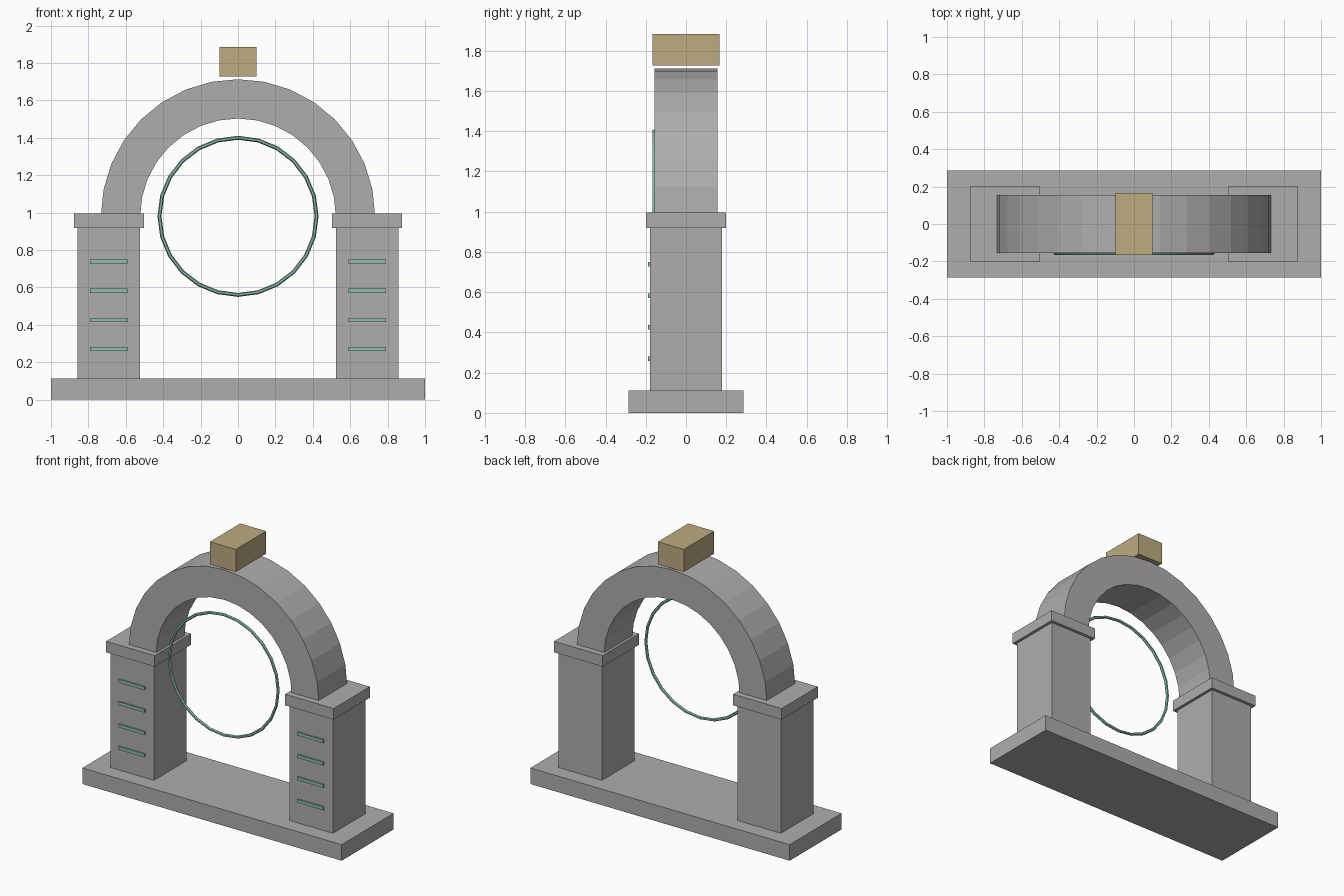
import bpy, bmesh, math
from mathutils import Matrix

if "Cube" in bpy.data.objects:
    bpy.data.objects.remove(bpy.data.objects["Cube"])


def material(name, rgb):
    m = bpy.data.materials.new(name)
    m.diffuse_color = (*rgb, 1)
    m.use_nodes = True
    m.node_tree.nodes["Principled BSDF"].inputs["Base Color"].default_value = m.diffuse_color
    return m


STONE = material("grey stone", (0.43, 0.42, 0.415))
SAND = material("sand stone", (0.51, 0.41, 0.22))
GLOW = material("pale teal", (0.27, 0.52, 0.43))


def finish(name, bm, mat):
    bmesh.ops.recalc_face_normals(bm, faces=bm.faces)
    me = bpy.data.meshes.new(name)
    bm.to_mesh(me)
    bm.free()
    me.materials.append(mat)
    ob = bpy.data.objects.new(name, me)
    bpy.context.collection.objects.link(ob)
    return ob


def box(name, x, y, z, mat):
    """Box from (min, max) pairs on each axis."""
    bm = bmesh.new()
    size = [b - a for a, b in (x, y, z)]
    mid = [(a + b) / 2 for a, b in (x, y, z)]
    bmesh.ops.create_cube(bm, size=1, matrix=Matrix.Translation(mid) @ Matrix.Diagonal((*size, 1)))
    return finish(name, bm, mat)


# Base slab
box("base", (-1, 1), (-0.286, 0.286), (0, 0.112), STONE)

# Pillars, caps and glowing strips on the front
for side, s in (("left", -1), ("right", 1)):
    c = 0.69 * s
    box(side + "_pillar", (c - 0.167, c + 0.167), (-0.179, 0.179), (0.112, 0.918), STONE)
    box(side + "_cap", (c - 0.187, c + 0.187), (-0.2, 0.2), (0.918, 0.995), STONE)
    for i in range(4):
        z = 0.27 + 0.156 * i
        box(f"{side}_strip_{i + 1}", (c - 0.1, c + 0.1), (-0.19, -0.178), (z - 0.011, z + 0.011), GLOW)

# Half-round arch, 16 segments
CZ, N = 0.98, 16
bm = bmesh.new()
rings = []
for i in range(N + 1):
    a = math.pi * i / N
    rings.append([bm.verts.new((r * math.cos(a), y, CZ + r * math.sin(a)))
                  for r, y in ((0.733, -0.156), (0.733, 0.156), (0.523, 0.156), (0.523, -0.156))])
for p, q in zip(rings, rings[1:]):
    for k in range(4):
        bm.faces.new((p[k], p[(k + 1) % 4], q[(k + 1) % 4], q[k]))
bm.faces.new(rings[0])
bm.faces.new(rings[-1])
finish("arch", bm, STONE)

# Keystone block above the arch
box("keystone", (-0.1, 0.1), (-0.167, 0.167), (1.727, 1.884), SAND)

# Thin ring hanging in the opening
bpy.ops.mesh.primitive_torus_add(major_segments=24, minor_segments=6, major_radius=0.42,
                                 minor_radius=0.0105, location=(0, -0.157, CZ),
                                 rotation=(math.pi / 2, 0, 0))
ring = bpy.context.object
ring.name = "portal_ring"
ring.data.materials.append(GLOW)
